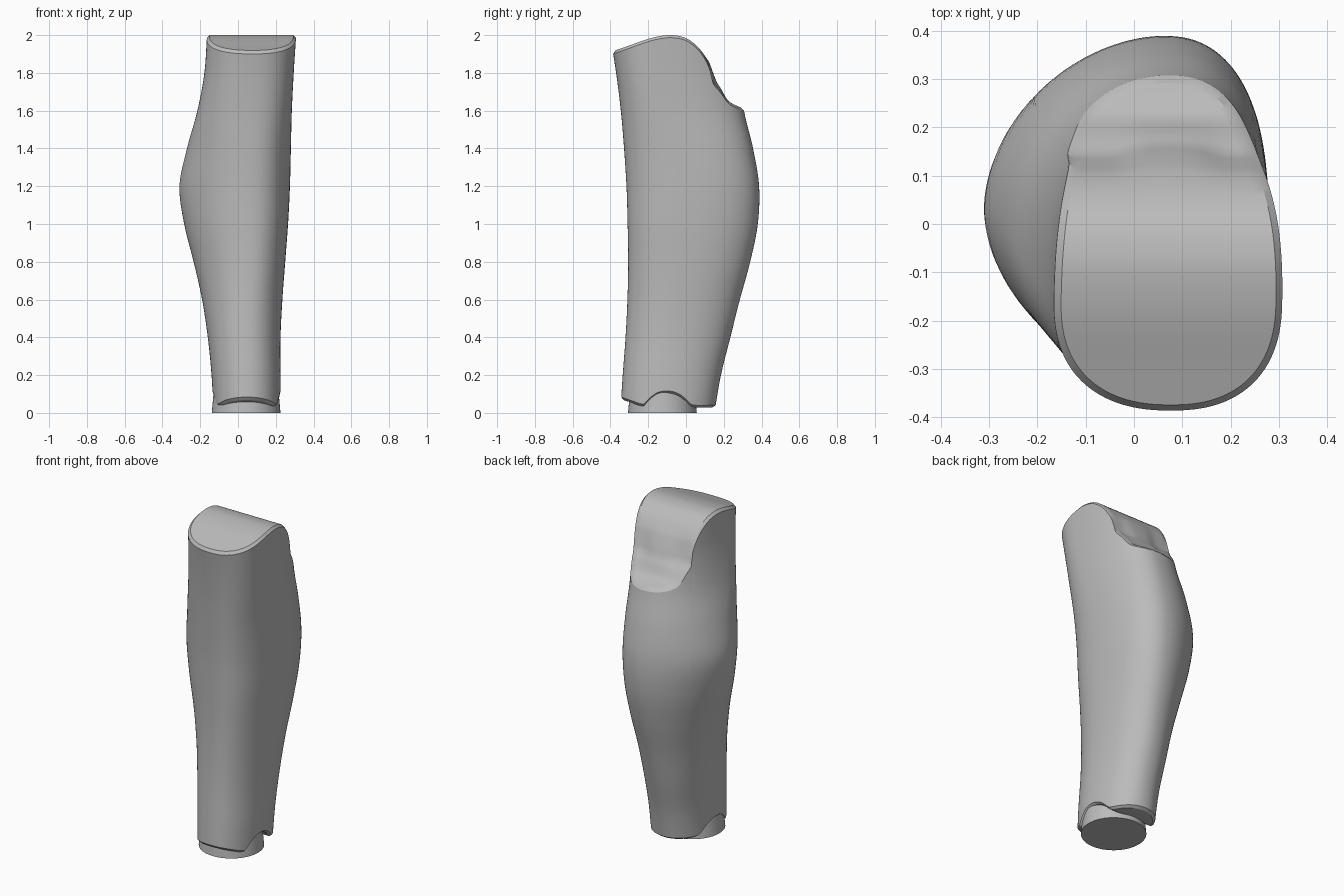
import bpy, bmesh, math

cube = bpy.data.objects.get("Cube")
if cube:
    bpy.data.objects.remove(cube, do_unlink=True)

grey = bpy.data.materials.new("light grey")
grey.use_nodes = True
COLOUR = (0.5, 0.5, 0.5, 1)
grey.diffuse_color = COLOUR
grey.node_tree.nodes["Principled BSDF"].inputs["Base Color"].default_value = COLOUR


def curve(points, t):
    """Smooth interpolation through (t, value) points."""
    if t <= points[0][0]:
        return points[0][1]
    if t >= points[-1][0]:
        return points[-1][1]
    i = max(k for k in range(len(points) - 1) if points[k][0] <= t)

    def slope(k):
        a, b = points[max(k - 1, 0)], points[min(k + 1, len(points) - 1)]
        return (b[1] - a[1]) / (b[0] - a[0])
    (t0, v0), (t1, v1) = points[i], points[i + 1]
    h = t1 - t0
    u = (t - t0) / h
    return ((2*u**3 - 3*u**2 + 1) * v0 + (u**3 - 2*u**2 + u) * h * slope(i)
            + (3*u**2 - 2*u**3) * v1 + (u**3 - u**2) * h * slope(i + 1))


# Limb sections every 0.2 up: x min, x max, y min, y max, centre x, centre y, left/right squareness
SECTIONS = [
    (-.130, .225, -.348, .150, .045, -.10, 2.1, 2.2),
    (-.140, .225, -.335, .185, .045, -.09, 2.1, 2.2),
    (-.160, .225, -.320, .235, .045, -.06, 2.1, 2.2),
    (-.190, .235, -.310, .285, .050, -.03, 2.0, 2.2),
    (-.235, .250, -.306, .340, .055, .00, 1.9, 2.3),
    (-.285, .265, -.309, .380, .058, .02, 1.85, 2.4),
    (-.310, .275, -.315, .387, .060, .03, 1.85, 2.4),
    (-.270, .280, -.328, .355, .065, -.01, 2.0, 2.4),
    (-.215, .285, -.345, .307, .075, -.09, 2.2, 2.4),
    (-.178, .295, -.370, .285, .075, -.14, 2.3, 2.4),
    (-.164, .308, -.402, .280, .075, -.16, 2.3, 2.4),
]
TABLES = [[(i * .2, row[k]) for i, row in enumerate(SECTIONS)] for k in range(8)]

# Side profiles of the top and bottom ends: (y, z)
TOP = [(-.40, 1.91), (-.3, 1.945), (-.2, 1.98), (-.13, 1.996), (-.07, 2.0), (0, 1.984),
       (.06, 1.94), (.1, 1.885), (.125, 1.83), (.135, 1.77), (.18, 1.71), (.22, 1.655),
       (.26, 1.63), (.31, 1.61)]
BOTTOM = [(-.36, .078), (-.3, .058), (-.225, .035), (-.21, .05), (-.19, .07), (-.15, .097),
          (-.1, .105), (-.05, .095), (-.01, .07), (.02, .04), (.04, .03), (.17, .03)]


def section(s, side, z, inset=0.0):
    """Point on the limb; s runs front -1 to back 1, side is -1 or 1."""
    x0, x1, y0, y1, cx, cy, nl, nr = [curve(t, z) for t in TABLES]
    rx, n = (x1 - cx, nr) if side > 0 else (cx - x0, nl)
    ry = y1 - cy if s > 0 else cy - y0
    w = max(0.0, 1 - abs(s) ** n) ** (1 / n)
    return cx + side * (rx - inset) * w, cy + (ry - inset) * s


def end_height(s, profile, lo, hi):
    """Height at which column s meets an end profile."""
    for _ in range(40):
        mid = (lo + hi) / 2
        if curve(profile, section(s, 1, mid)[1]) > mid:
            lo = mid
        else:
            hi = mid
    return lo


COLS, ROWS, STRIPS, RIM = 88, 44, 16, .014
bm = bmesh.new()
s_values = [math.sin(math.pi * (i / COLS - .5)) for i in range(COLS + 1)]
s_values[0], s_values[-1] = -1.0, 1.0
ends = [(end_height(s, BOTTOM, 0, .3), end_height(s, TOP, 1.4, 2.05)) for s in s_values]


def column(i, side):
    s, (zb, zt) = s_values[i], ends[i]
    pts = []
    xb, yb = section(s, side, zb, RIM)
    pts.append((xb, yb, curve(BOTTOM, yb)))
    a, b = zb + RIM * .8, zt - RIM
    for r in range(ROWS + 1):
        z = a + (b - a) * r / ROWS
        pts.append((*section(s, side, z), z))
    xt, yt = section(s, side, zt, RIM)
    pts.append((xt, yt, curve(TOP, yt)))
    return [bm.verts.new(p) for p in pts]


# Limb wall with a narrow chamfer at each end
left = [column(i, -1) for i in range(COLS + 1)]
right = [left[i] if i in (0, COLS) else column(i, 1) for i in range(COLS + 1)]
loop = right + left[-2:0:-1]
for c, col in enumerate(loop):
    nxt = loop[(c + 1) % len(loop)]
    for r in range(len(col) - 1):
        bm.faces.new((col[r], nxt[r], nxt[r + 1], col[r + 1]))


# End caps: strips across the limb, with a slight swell behind the knee
def cap(row, swell):
    lines = []
    for i in range(COLS + 1):
        a, b = left[i][row], right[i][row]
        if a is b:
            lines.append([a] * (STRIPS + 1))
            continue
        line = [a]
        for k in range(1, STRIPS):
            p = a.co.lerp(b.co, k / STRIPS)
            if swell:
                near = math.exp(-((p.z - 1.78) / .08) ** 2) if p.y > 0 else 0
                p.y += .02 * near * math.exp(-((p.x - .075) / .09) ** 4)
            line.append(bm.verts.new(p))
        lines.append(line + [b])
    for p, q in zip(lines, lines[1:]):
        for k in range(STRIPS):
            corners = list(dict.fromkeys((p[k], p[k + 1], q[k + 1], q[k])))
            if len(corners) > 2:
                bm.faces.new(corners)


cap(-1, True)
cap(0, False)
bmesh.ops.recalc_face_normals(bm, faces=bm.faces)


def finish(bm, name, angle):
    mesh = bpy.data.meshes.new(name)
    bm.to_mesh(mesh)
    bm.free()
    mesh.materials.append(grey)
    ob = bpy.data.objects.new(name, mesh)
    bpy.context.collection.objects.link(ob)
    bpy.ops.object.select_all(action='DESELECT')
    ob.select_set(True)
    bpy.context.view_layer.objects.active = ob
    bpy.ops.object.shade_smooth_by_angle(angle=math.radians(angle))
    return ob


finish(bm, "lower_leg_cover", 28)

# Round ankle plug under the cover
bm = bmesh.new()
bmesh.ops.create_cone(bm, cap_ends=True, segments=72, radius1=.182, radius2=.172, depth=.11)
plug = finish(bm, "ankle_plug", 30)
plug.location = (.043, -.125, .055)
